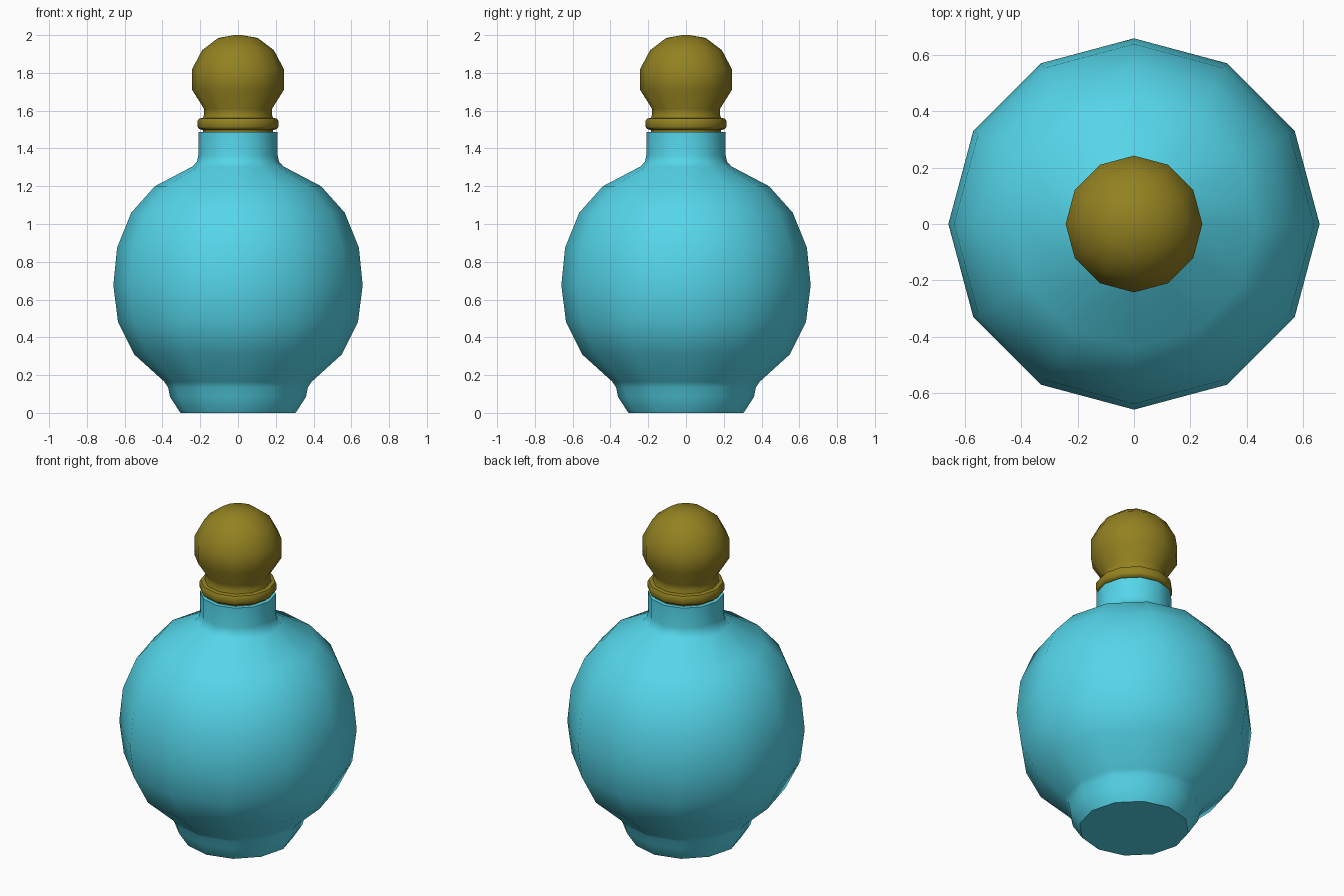
import bpy, bmesh, math

if "Cube" in bpy.data.objects:
    bpy.data.objects.remove(bpy.data.objects["Cube"])

SIDES = 12


def material(name, rgb):
    m = bpy.data.materials.new(name)
    m.diffuse_color = (*rgb, 1)
    m.use_nodes = True
    m.node_tree.nodes["Principled BSDF"].inputs["Base Color"].default_value = m.diffuse_color
    return m


def lathe(name, profile, mat):
    """Revolve (radius, z) points, listed bottom to top, about the z axis."""
    bm = bmesh.new()
    rings = []
    for r, z in profile:
        rings.append([bm.verts.new((r * math.cos(a), r * math.sin(a), z))
                      for a in (2 * math.pi * i / SIDES for i in range(SIDES))])
    for lo, hi in zip(rings, rings[1:]):
        for i in range(SIDES):
            j = (i + 1) % SIDES
            bm.faces.new((lo[i], lo[j], hi[j], hi[i]))
    bm.faces.new(rings[0][::-1])
    bm.faces.new(rings[-1])
    mesh = bpy.data.meshes.new(name)
    bm.to_mesh(mesh)
    bm.free()
    mesh.materials.append(mat)
    obj = bpy.data.objects.new(name, mesh)
    bpy.context.collection.objects.link(obj)
    bpy.ops.object.select_all(action='DESELECT')
    obj.select_set(True)
    bpy.context.view_layer.objects.active = obj
    bpy.ops.object.shade_smooth_by_angle(angle=math.radians(50))
    return obj


glass = material("blue_glass", (0.09, 0.67, 0.82))
gold = material("dark_gold", (0.29, 0.22, 0.015))

# Bottle: flared foot, round belly, straight neck
lathe("bottle", [
    (0.305, 0), (0.36, 0.085), (0.37, 0.135), (0.39, 0.165),
    (0.55, 0.31), (0.635, 0.48), (0.66, 0.675), (0.64, 0.875),
    (0.565, 1.06), (0.44, 1.20), (0.24, 1.305), (0.217, 1.33),
    (0.21, 1.365), (0.21, 1.487)], glass)

# Stopper: short plug, collar ring, waist and round knob
lathe("stopper", [
    (0.185, 1.48), (0.185, 1.497), (0.207, 1.503), (0.214, 1.515),
    (0.214, 1.545), (0.207, 1.558), (0.185, 1.562), (0.18, 1.58),
    (0.18, 1.61), (0.243, 1.71), (0.243, 1.82), (0.19, 1.92),
    (0.105, 1.985), (0.02, 2.0)], gold)
